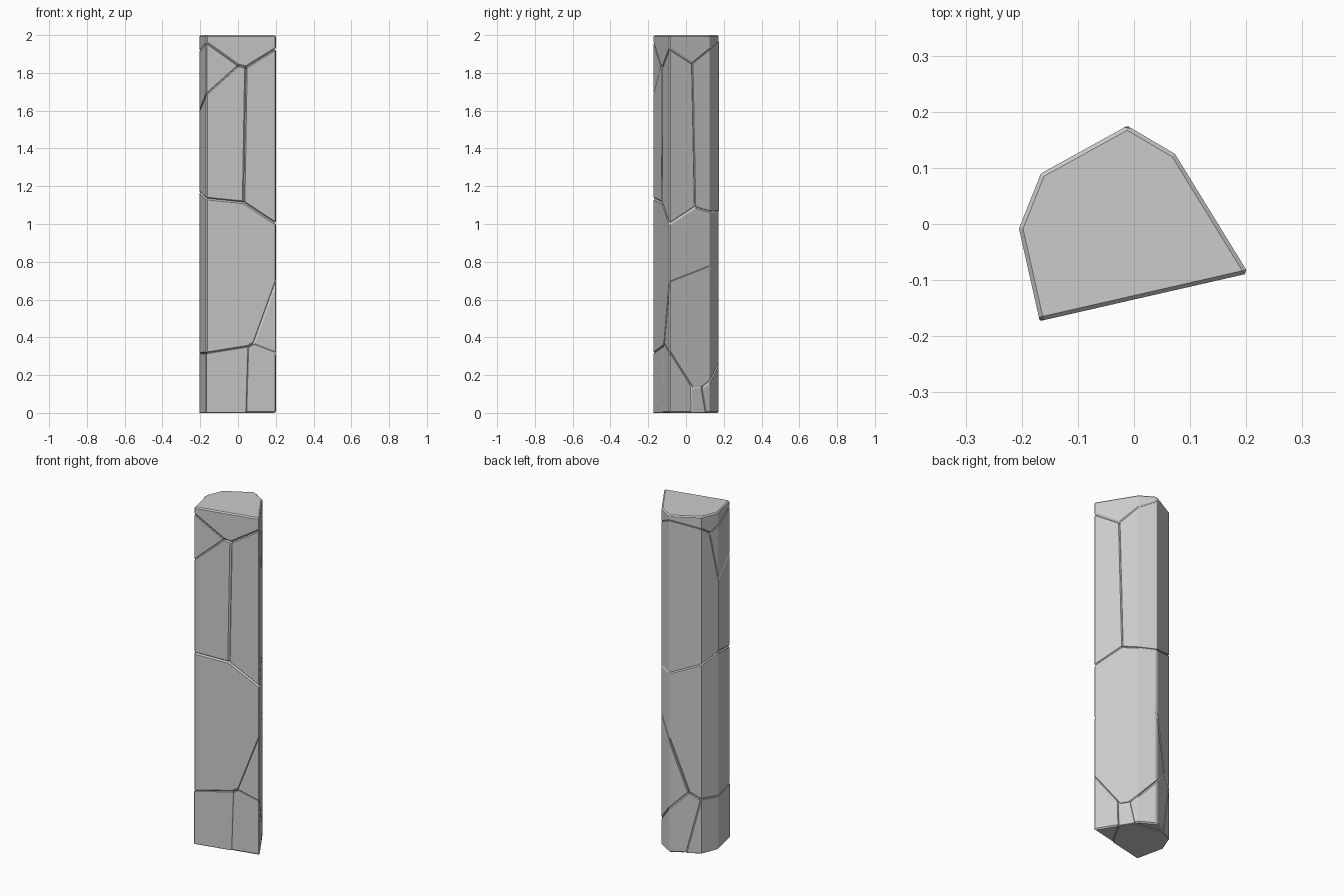
import bpy, bmesh, math
from mathutils import Vector as V

if "Cube" in bpy.data.objects:
    bpy.data.objects.remove(bpy.data.objects["Cube"])

# Column footprint, counter-clockwise
OUT = [(-.168, -.173), (.204, -.088), (.073, .125), (-.012, .175), (-.166, .09), (-.205, -.008)]

# Shared corner points where the cracks meet
P = {k: V(v) for k, v in dict(
    a=(-.168, -.173, 1.135), b=(.03, -.127, 1.115), c=(-.205, -.008, 1.17),
    d=(.204, -.088, 1.0), e=(.119, .05, 1.09), f=(-.012, .175, 1.065), g=(.037, -.024, 1.13),
    h=(.042, -.124, 1.83), i=(.128, .035, 1.85), j=(-.205, -.01, 1.6),
    k=(.204, -.088, 1.93), l=(-.012, .175, 1.97), m=(-.175, .068, 1.91),
    n=(0, -.134, 1.84), o=(.04, -.024, 1.815), p=(-.168, -.173, 1.96),
    q=(-.205, -.008, 1.917), r=(-.168, -.173, 1.69), s=(-.183, .047, 1.905), t=(-.1, -.015, 1.703),
    A=(-.168, -.173, .315), B=(.05, -.123, .35), C=(-.205, -.008, .313),
    D=(.085, -.115, .37), E=(.066, -.09, .353), F=(.204, -.088, .70), G=(-.105, .124, .363),
    H=(.04, -.125, .01), I=(.13, .031, .05), J=(.1, .08, .13), K=(.088, .1, .01),
    L=(-.166, .09, .32), M=(-.08, .077, .334), N=(-.012, .175, .262),
    O=(.204, -.088, .325), Q=(.128, .035, .13), R=(-.017, 0, .342)).items()}

# Each stone piece with a point inside it
PIECES = dict(
    top_cap=(0, 0, 1.97), upper_chip=(-.16, -.12, 1.83), upper_front=(-.1, -.1, 1.4),
    upper_right=(.14, -.06, 1.4), upper_back=(-.03, .08, 1.4), middle_block=(-.03, 0, .75),
    side_wedge=(.08, .07, .4), base_left=(-.08, -.04, .12), base_right=(.12, -.06, .1),
    base_back=(-.02, .14, .1))

# Crack planes between neighbouring pieces
CRACKS = [
    ("middle_block", "upper_front", "abc"), ("middle_block", "upper_right", "bde"),
    ("middle_block", "upper_back", "cef"), ("upper_front", "upper_right", "bhg"),
    ("upper_front", "upper_back", "cjg"), ("upper_back", "upper_right", "eig"),
    ("top_cap", "upper_right", "hki"), ("top_cap", "upper_back", "ilm"),
    ("top_cap", "upper_front", "nho"), ("top_cap", "upper_chip", "pnq"),
    ("upper_chip", "upper_front", "rnj"), ("upper_chip", "upper_back", "sjt"),
    ("middle_block", "base_left", "ABC"), ("middle_block", "base_right", "BDE"),
    ("middle_block", "side_wedge", "DFG"), ("base_left", "base_right", "HBI"),
    ("base_left", "base_back", "JKL"), ("middle_block", "base_back", "GLM"),
    ("side_wedge", "base_back", "JNG"), ("side_wedge", "base_right", "DOQ"),
    ("side_wedge", "base_left", "QJR")]


def build_piece(name, seed):
    seed = V(seed)
    bm = bmesh.new()
    face = bm.faces.new([bm.verts.new((x, y, 0)) for x, y in OUT])
    ext = bmesh.ops.extrude_face_region(bm, geom=[face], use_keep_orig=True)
    for v in ext["geom"]:
        if isinstance(v, bmesh.types.BMVert):
            v.co.z = 2
    # Cut away everything beyond this piece's cracks
    for a, b, pts in CRACKS:
        if name not in (a, b):
            continue
        p, q, r = (P[c] for c in pts)
        no = (q - p).cross(r - p).normalized()
        if (seed - p).dot(no) > 0:
            no = -no
        bmesh.ops.bisect_plane(bm, geom=bm.verts[:] + bm.edges[:] + bm.faces[:], dist=1e-5,
                               plane_co=p, plane_no=no, clear_outer=True)
        rim = [e for e in bm.edges if e.is_boundary]
        if rim:
            bmesh.ops.holes_fill(bm, edges=rim, sides=0)
    bmesh.ops.remove_doubles(bm, verts=bm.verts[:], dist=.002)
    bmesh.ops.recalc_face_normals(bm, faces=bm.faces[:])
    me = bpy.data.meshes.new(name)
    bm.to_mesh(me)
    bm.free()
    ob = bpy.data.objects.new(name, me)
    bpy.context.collection.objects.link(ob)
    # Chipped edge along every crack
    bev = ob.modifiers.new("edge_chamfer", "BEVEL")
    bev.width = .007
    bev.segments = 1
    bev.limit_method = 'ANGLE'
    bev.angle_limit = math.radians(45)


for piece, inside in PIECES.items():
    build_piece(piece, inside)
